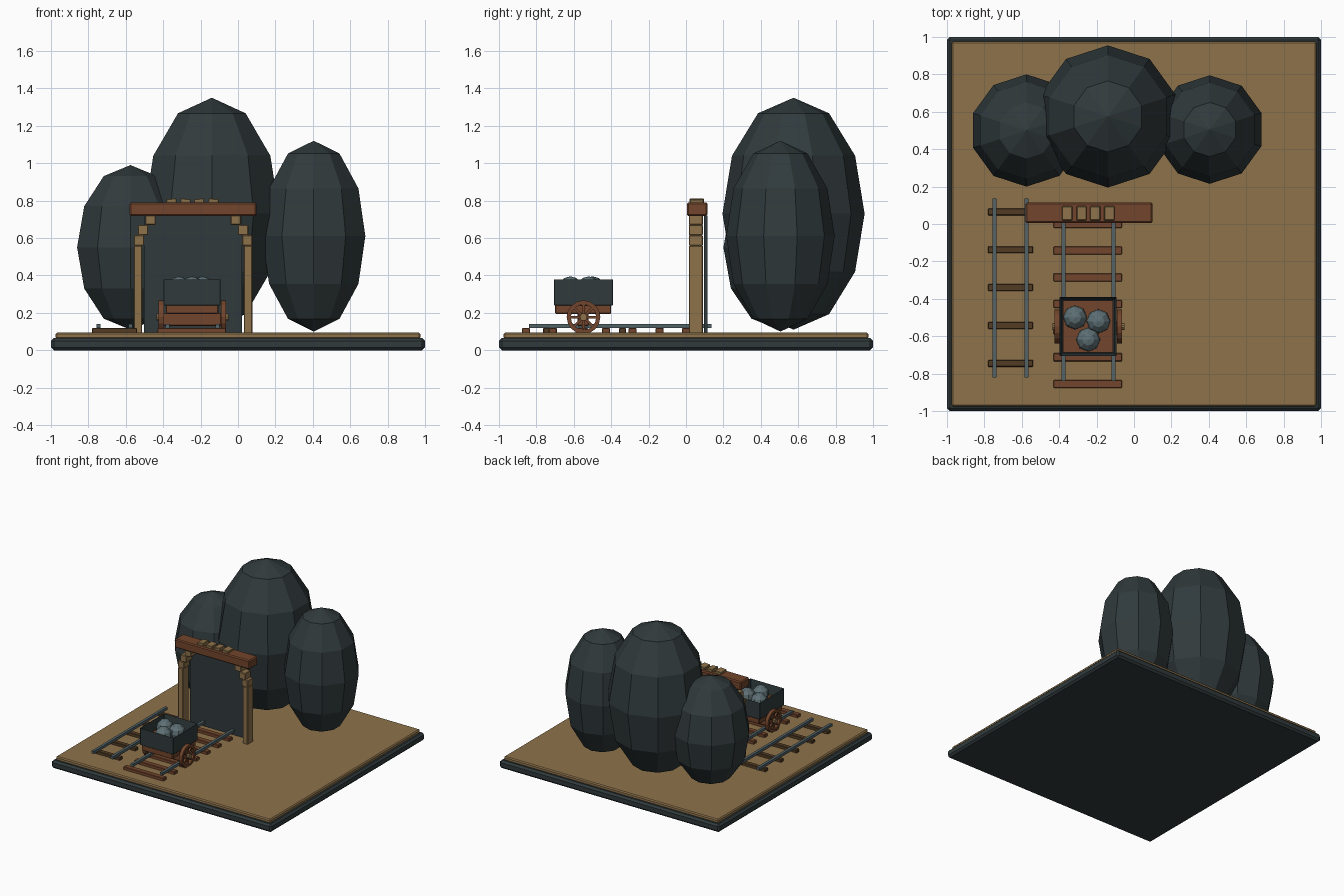
import bpy, bmesh, math
from mathutils import Matrix, Vector

if "Cube" in bpy.data.objects:
    bpy.data.objects.remove(bpy.data.objects["Cube"])


def material(name, rgb):
    m = bpy.data.materials.new(name)
    m.use_nodes = True
    m.diffuse_color = (*rgb, 1)
    m.node_tree.nodes["Principled BSDF"].inputs["Base Color"].default_value = (*rgb, 1)
    return m


SLATE = material("dark slate", (0.030, 0.042, 0.045))
SAND = material("sand", (0.27, 0.17, 0.07))
TIMBER = material("tan timber", (0.27, 0.17, 0.07))
RED = material("red brown wood", (0.17, 0.06, 0.025))
DARK = material("dark brown wood", (0.085, 0.045, 0.018))
STEEL = material("steel", (0.085, 0.125, 0.14))
ROCK = material("ore grey", (0.11, 0.16, 0.175))


def finish(bm, name, mat, bevel=0):
    mesh = bpy.data.meshes.new(name)
    bmesh.ops.recalc_face_normals(bm, faces=bm.faces)
    bm.to_mesh(mesh)
    bm.free()
    mesh.materials.append(mat)
    ob = bpy.data.objects.new(name, mesh)
    bpy.context.collection.objects.link(ob)
    if bevel:
        mod = ob.modifiers.new("Bevel", "BEVEL")
        mod.width, mod.segments = bevel, 1
    return ob


def box(name, mat, x, y, z, bevel=0, turn=0):
    """Box from (min, max) ranges, optionally turned about the y axis."""
    bm = bmesh.new()
    mid = Vector([(a + b) / 2 for a, b in (x, y, z)])
    size = [b - a for a, b in (x, y, z)]
    matrix = Matrix.Translation(mid) @ Matrix.Rotation(turn, 4, "Y") @ Matrix.Diagonal((*size, 1))
    bmesh.ops.create_cube(bm, size=1, matrix=matrix)
    return finish(bm, name, mat, bevel)


def ball(name, mat, centre, r, h, segments):
    bm = bmesh.new()
    matrix = Matrix.Translation(centre) @ Matrix.Diagonal((r, r, h, 1))
    bmesh.ops.create_uvsphere(bm, u_segments=segments, v_segments=6, radius=1, matrix=matrix)
    return finish(bm, name, mat)


def track(name, wood, ties, tie_x, tie_width, rails, rail_y):
    for i, y in enumerate(ties):
        box(f"{name}_sleeper_{i + 1}", wood, tie_x, (y - tie_width / 2, y + tie_width / 2), (0.09, 0.118), 0.003)
    for side, x in zip(("right", "left"), rails):
        box(f"{name}_{side}_rail", STEEL, (x - 0.011, x + 0.011), rail_y, (0.118, 0.14))


# Ground
box("base_slab", SLATE, (-1, 1), (-1, 1), (0, 0.065), 0.015)
box("sand_ground", SAND, (-0.975, 0.975), (-0.975, 0.975), (0.06, 0.094), 0.008)

# Tall boulders behind the mine
ball("middle_boulder", SLATE, (-0.14, 0.575, 0.73), 0.38, 0.62, 10)
ball("right_boulder", SLATE, (-0.575, 0.5, 0.55), 0.30, 0.44, 10)
ball("left_boulder", SLATE, (0.405, 0.505, 0.61), 0.29, 0.51, 10)

# Mine entrance
MID = -0.24
box("mine_opening", SLATE, (MID - 0.262, MID + 0.262), (0.095, 0.115), (0.09, 0.72))
for name, s in (("right", -1), ("left", 1)):
    def piece(part, inner, outer, z):
        x = sorted((MID + s * inner, MID + s * outer))
        box(f"{name}_{part}", TIMBER, x, (0.015, 0.09), z, 0.004)
    piece("post", 0.272, 0.317, (0.09, 0.56))
    for i, shift in enumerate((0, 0.022, 0.062)):
        z = 0.56 + 0.055 * i
        piece(f"corbel_{i + 1}", 0.262 - shift, 0.317 - shift, (z, z + 0.055))
box("lintel_beam", RED, (-0.58, 0.10), (0.005, 0.115), (0.718, 0.79), 0.008)
for i in range(4):
    x = -0.355 + 0.074 * i
    box(f"lintel_block_{i + 1}", TIMBER, (x - 0.027, x + 0.027), (0.02, 0.095),
        (0.765, 0.81), 0.003, math.radians((-6, 4, -4, 6)[i]))

# Tracks
track("main_track", RED, [-0.855 + 0.1425 * i for i in range(7)], (-0.43, -0.065), 0.043,
      (-0.376, -0.11), (-0.84, 0.115))
track("side_track", DARK, [-0.745 + 0.2025 * i for i in range(5)], (-0.78, -0.54), 0.037,
      (-0.745, -0.575), (-0.82, 0.135))

# Cart tub: an open box with a thick wall
bm = bmesh.new()
bmesh.ops.create_cube(bm, size=1, matrix=Matrix.Translation((-0.245, -0.548, 0.31))
                      @ Matrix.Diagonal((0.305, 0.315, 0.14, 1)))
top = max(bm.faces, key=lambda f: f.calc_center_median().z)
bmesh.ops.inset_region(bm, faces=[top], thickness=0.018)
bmesh.ops.translate(bm, verts=top.verts, vec=(0, 0, -0.09))
finish(bm, "cart_tub", SLATE, 0.003)
box("cart_floor", RED, (-0.379, -0.111), (-0.687, -0.409), (0.285, 0.3))
box("cart_chassis", RED, (-0.385, -0.105), (-0.7, -0.4), (0.195, 0.242), 0.004)
box("cart_axle_beam", RED, (-0.4, -0.09), (-0.58, -0.52), (0.13, 0.2), 0.004)

# Ore
for i, (x, y) in enumerate(((-0.315, -0.5), (-0.19, -0.52), (-0.245, -0.618))):
    ball(f"ore_lump_{i + 1}", ROCK, (x, y, 0.33), 0.065, 0.065, 8)


def wheel(name, x):
    hub = Matrix.Translation((x, -0.548, 0.177))
    bm = bmesh.new()
    # Rim: a square section swept round the axle
    start = [bm.verts.new((a, 0, r)) for a, r in ((-0.014, 0.068), (0.014, 0.068), (0.014, 0.09), (-0.014, 0.09))]
    edges = [bm.edges.new((start[i], start[(i + 1) % 4])) for i in range(4)]
    bmesh.ops.spin(bm, geom=start + edges, cent=(0, 0, 0), axis=(1, 0, 0),
                   angle=math.tau, steps=16, use_merge=True)
    # Spokes run right across the wheel
    for i in range(4):
        bmesh.ops.create_cube(bm, size=1, matrix=Matrix.Rotation(i * math.pi / 4, 4, "X")
                              @ Matrix.Diagonal((0.016, 0.014, 0.145, 1)))
    bm.transform(hub)
    finish(bm, f"{name}_wheel", RED)


for name, x in (("right", -0.41), ("left", -0.078)):
    wheel(name, x)

# Axle with hub ends
bm = bmesh.new()
bmesh.ops.create_cone(bm, cap_ends=True, segments=10, radius1=0.02, radius2=0.02, depth=0.385,
                      matrix=Matrix.Translation((-0.244, -0.548, 0.177)) @ Matrix.Rotation(math.pi / 2, 4, "Y"))
finish(bm, "cart_axle", TIMBER)
